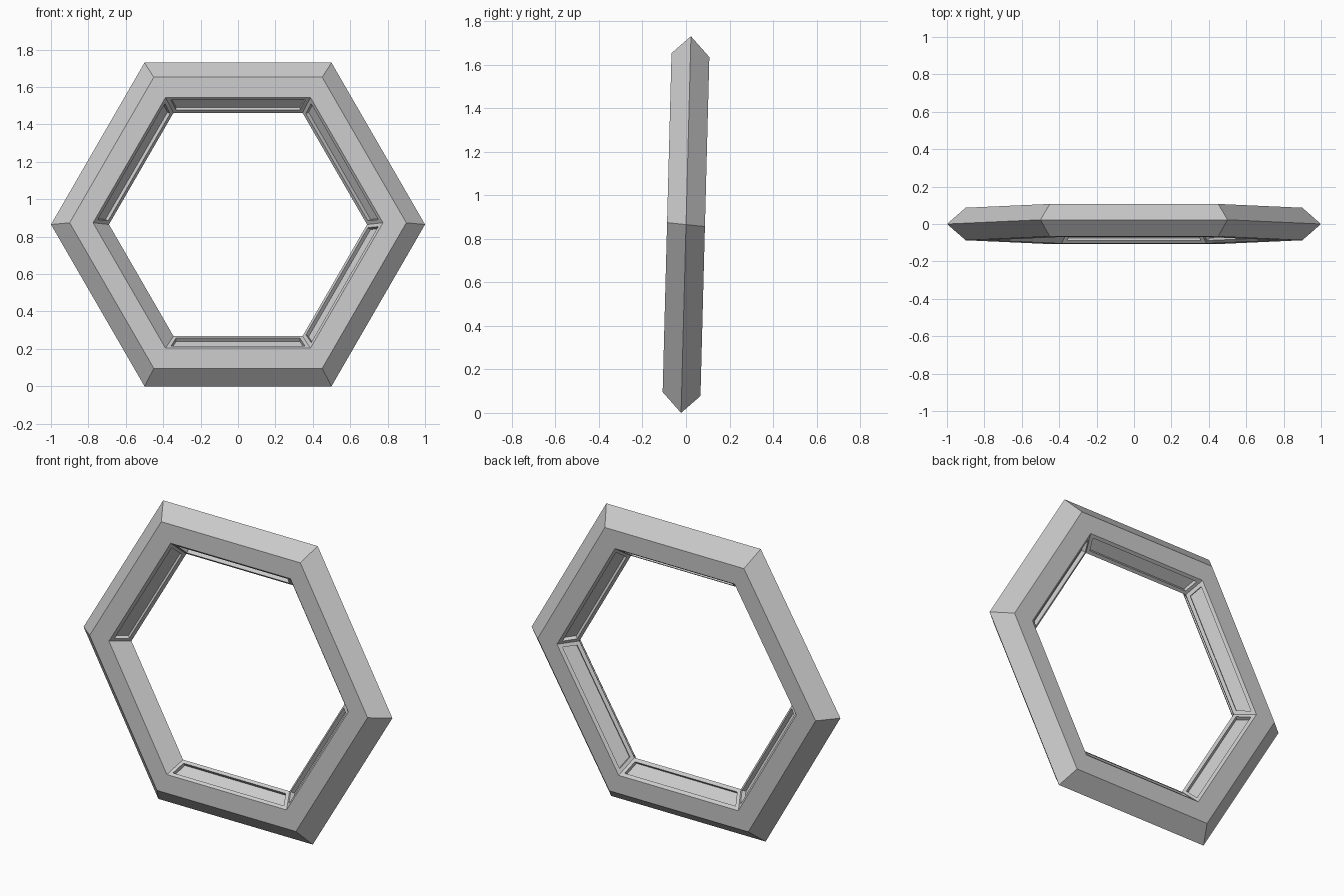
import bpy, bmesh, math
from mathutils import Matrix

if "Cube" in bpy.data.objects:
    bpy.data.objects.remove(bpy.data.objects["Cube"])

SIDES = 6
CENTRE_Z = math.sqrt(3) / 2
# Cross-section of the ring: (radius at the corners, depth along y)
PROFILE = [(1.0, 0.0), (0.90, -0.087), (0.775, -0.087),
           (0.69, 0.0), (0.775, 0.087), (0.90, 0.087)]
PLAIN_SEGMENT = 3  # lower-left front slope has no recessed panel

bm = bmesh.new()

# Sweep the profile round the hexagon
rings = []
for k in range(SIDES):
    a = k * math.tau / SIDES
    rings.append([bm.verts.new((r * math.cos(a), y, r * math.sin(a)))
                  for r, y in PROFILE])

panels = []
n = len(PROFILE)
for k in range(SIDES):
    a, b = rings[k], rings[(k + 1) % SIDES]
    for j in range(n):
        i = (j + 1) % n
        face = bm.faces.new((a[j], b[j], b[i], a[i]))
        if j == 3 or (j == 2 and k != PLAIN_SEGMENT):
            panels.append(face)
bmesh.ops.recalc_face_normals(bm, faces=bm.faces[:])

# Recessed panels on the inner slopes: border, then sunken floor
bmesh.ops.inset_individual(bm, faces=panels, thickness=0.02, use_even_offset=True)
bmesh.ops.inset_individual(bm, faces=panels, thickness=0.0, depth=-0.022)

# Slight backward lean, squashed along y
squash = 0.5
lean = (Matrix.Translation((0, 0, CENTRE_Z))
        @ Matrix.Diagonal((1, squash, 1, 1))
        @ Matrix.Rotation(math.radians(-3), 4, 'X')
        @ Matrix.Diagonal((1, 1 / squash, 1, 1)))
bmesh.ops.transform(bm, matrix=lean, verts=bm.verts[:])

# Stand it on the ground
low = min(v.co.z for v in bm.verts)
bmesh.ops.translate(bm, vec=(0, 0, -low), verts=bm.verts[:])

mesh = bpy.data.meshes.new("hexagonal_ring")
bm.to_mesh(mesh)
bm.free()
ring = bpy.data.objects.new("hexagonal_ring", mesh)
bpy.context.collection.objects.link(ring)
